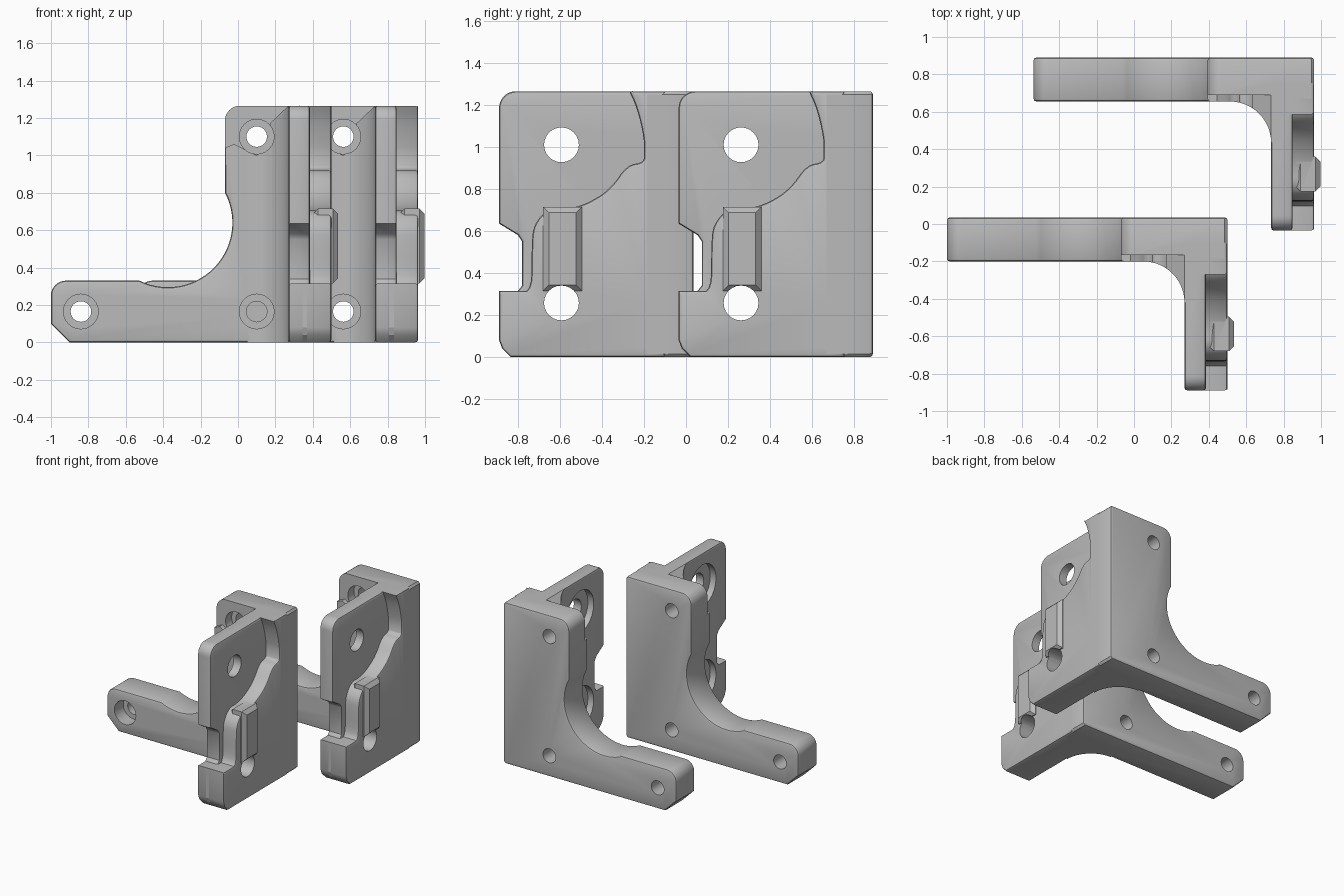
import bpy, bmesh
from math import cos, sin, radians

cube = bpy.data.objects.get("Cube")
if cube:
    bpy.data.objects.remove(cube, do_unlink=True)

grey = bpy.data.materials.new("plain grey")
grey.use_nodes = True
COLOUR = (0.5, 0.5, 0.5, 1)
grey.diffuse_color = COLOUR
grey.node_tree.nodes["Principled BSDF"].inputs["Base Color"].default_value = COLOUR

HEIGHT = 1.265
EDGE = 0.015


def arc(cu, cv, r, start, end, n=8):
    angles = [radians(start + (end - start) * i / n) for i in range(n + 1)]
    return [(cu + r * cos(a), cv + r * sin(a)) for a in angles]


def soften(points, rounds=2):
    """Corner cutting on an open path, keeping its ends."""
    for _ in range(rounds):
        out = [points[0]]
        for (a, b), (c, d) in zip(points, points[1:]):
            out += [(a * .75 + c * .25, b * .75 + d * .25),
                    (a * .25 + c * .75, b * .25 + d * .75)]
        points = out + [points[-1]]
    return points


def prism(name, outline, axis, low, high, bevel=0, segments=2):
    """Extrude an outline along an axis and round the rims of both ends."""
    place = {"x": lambda u, v: (low, u, v),
             "y": lambda u, v: (u, low, v),
             "z": lambda u, v: (u, v, low)}[axis]
    k = "xyz".index(axis)
    bm = bmesh.new()
    face = bm.faces.new([bm.verts.new(place(u, v)) for u, v in outline])
    made = bmesh.ops.extrude_face_region(bm, geom=[face])["geom"]
    for v in made:
        if isinstance(v, bmesh.types.BMVert):
            v.co[k] = high
    # the starting face stays as the first cap
    if not face.is_valid or len(bm.faces) < len(outline) + 2:
        bmesh.ops.holes_fill(bm, edges=bm.edges[:], sides=0)
    bmesh.ops.recalc_face_normals(bm, faces=bm.faces)
    if bevel:
        rims = [e for e in bm.edges
                if abs(e.verts[0].co[k] - e.verts[1].co[k]) < 1e-6]
        bmesh.ops.bevel(bm, geom=rims, offset=bevel, segments=segments,
                        profile=0.5, affect='EDGES', clamp_overlap=False)
        bmesh.ops.recalc_face_normals(bm, faces=bm.faces)
    mesh = bpy.data.meshes.new(name)
    bm.to_mesh(mesh)
    bm.free()
    mesh.materials.append(grey)
    obj = bpy.data.objects.new(name, mesh)
    bpy.context.collection.objects.link(obj)
    return obj


def combine(target, tool, operation):
    mod = target.modifiers.new(operation, 'BOOLEAN')
    mod.operation = operation
    mod.solver = 'EXACT'
    mod.object = tool
    bpy.context.view_layer.objects.active = target
    bpy.ops.object.modifier_apply(modifier=mod.name)
    bpy.data.objects.remove(tool, do_unlink=True)


def drill(target, axis, u, v, r, low, high):
    combine(target, prism("drill", arc(u, v, r, 0, 345, 23), axis, low, high), 'DIFFERENCE')


# Back plate with a low arm and a scooped inner corner
back_outline = [(-.9, 0), (.5 - EDGE, 0), (.5, EDGE), (.5, HEIGHT - EDGE),
                (.5 - EDGE, HEIGHT)]
back_outline += arc(.01, HEIGHT - .08, .08, 90, 180)
back_outline += arc(-.375, .64, .345, 27.8, -116, 28)
back_outline += arc(-.92, .25, .08, 90, 180) + [(-1, .1)]
bracket = prism("front_bracket", back_outline, "y", -.2, .035, EDGE)

# Thin side plate with a notch in its front edge
foot = [(-.89, .08), (-.875, .04), (-.835, 0)]
thin = foot + [(-.1, 0), (-.1, HEIGHT)] + arc(-.81, HEIGHT - .08, .08, 90, 180)
thin += [(-.89, .635), (-.8, .58), (-.78, .55), (-.78, .34), (-.8, .315), (-.89, .315)]
combine(bracket, prism("side_plate", thin, "x", .27, .385, EDGE), 'UNION')

# Raised outer layer with a wavy upper edge
wave = [(-.27, HEIGHT), (-.235, 1.19), (-.207, 1.08), (-.195, .985), (-.2, .925),
        (-.28, .915), (-.36, .8), (-.46, .735), (-.555, .705), (-.66, .705),
        (-.725, .63), (-.735, .54), (-.735, .315), (-.8, .315), (-.89, .315)]
thick = foot + [(-.1, 0), (-.1, HEIGHT)] + soften(wave)
combine(bracket, prism("side_layer", thick, "x", .33, .5, EDGE), 'UNION')

# Rounded web in the inside corner
web = [(.33, -.42), (.33, -.15), (.05, -.15)] + arc(.05, -.42, .22, 90, 0, 12)
combine(bracket, prism("corner_web", web, "z", 0, HEIGHT), 'UNION')

# Chamfered rib above the lower side hole
rib = [(-.68, .315), (-.495, .315), (-.495, .715), (-.68, .715)]
combine(bracket, prism("rib", rib, "x", .4, .535, .028, 1), 'UNION')

# Shallow relief around the upper screw
relief = [(-.2, 1.03), (-.07, 1.04), (-.02, 1.06), (.02, 1.04), (.1, 1.0),
          (.17, 1.06), (.17, 1.17), (.28, 1.275), (.28, 1.4), (-.2, 1.4)]
combine(bracket, prism("relief", relief, "y", -.5, -.165), 'DIFFERENCE')

# Screw holes in the back plate, with head pockets at the front
for x, z in ((-.84, .165), (.1, .165), (.1, 1.1)):
    drill(bracket, "y", x, z, .093, -.6, -.09)
    drill(bracket, "y", x, z, .055, -.3, .2)

# Side holes, with wide pockets on the inner face
for z in (.257, 1.01):
    drill(bracket, "x", -.593, z, .083, .1, .7)
    drill(bracket, "x", -.593, z, .165, .1, .32)

bpy.ops.object.select_all(action='DESELECT')
bracket.select_set(True)
bpy.context.view_layer.objects.active = bracket
bpy.ops.object.shade_smooth_by_angle(angle=radians(32))

# Second bracket, set back and to the side
rear = bracket.copy()
rear.name = "rear_bracket"
rear.location = (.463, .855, 0)
bpy.context.collection.objects.link(rear)
